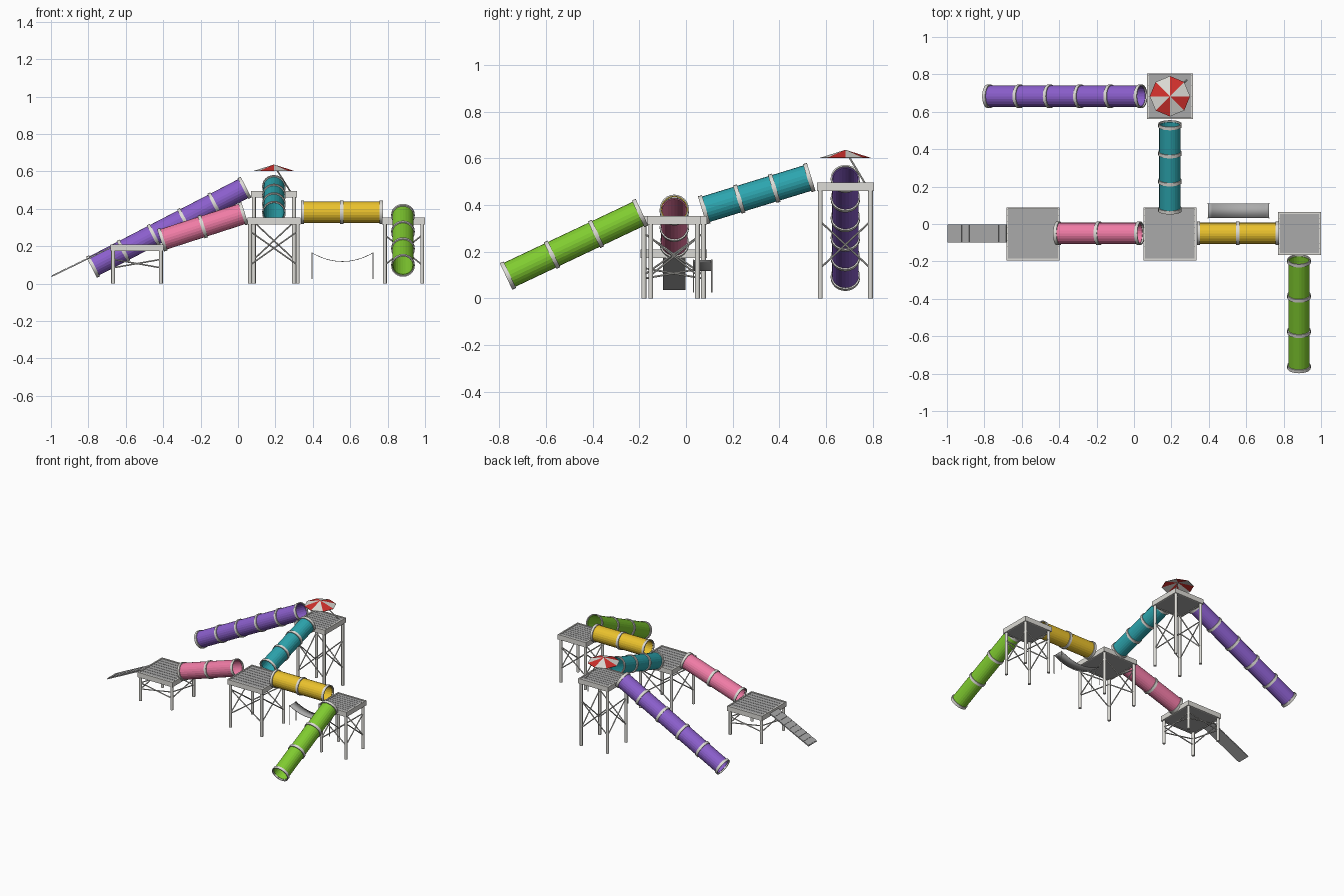
import bpy, bmesh, math
from mathutils import Vector, Matrix

cube = bpy.data.objects.get("Cube")
if cube:
    bpy.data.objects.remove(cube, do_unlink=True)


def material(name, r, g, b):
    m = bpy.data.materials.new(name)
    m.use_nodes = True
    m.diffuse_color = (r, g, b, 1)
    m.node_tree.nodes["Principled BSDF"].inputs["Base Color"].default_value = (r, g, b, 1)
    return m


PURPLE = material("purple", 0.26, 0.115, 0.61)
PINK = material("pink", 0.87, 0.2, 0.38)
TEAL = material("teal", 0.026, 0.38, 0.43)
YELLOW = material("yellow", 0.83, 0.54, 0.026)
GREEN = material("green", 0.22, 0.61, 0.03)
RED = material("red", 0.65, 0.03, 0.026)
WHITE = material("white", 0.72, 0.71, 0.67)
DECK = material("deck grey", 0.4, 0.4, 0.4)


def finish(name, bm, *mats, smooth=False):
    bmesh.ops.recalc_face_normals(bm, faces=bm.faces)
    mesh = bpy.data.meshes.new(name)
    bm.to_mesh(mesh)
    bm.free()
    for m in mats:
        mesh.materials.append(m)
    obj = bpy.data.objects.new(name, mesh)
    bpy.context.collection.objects.link(obj)
    if smooth:
        bpy.ops.object.select_all(action='DESELECT')
        obj.select_set(True)
        bpy.context.view_layer.objects.active = obj
        bpy.ops.object.shade_smooth_by_angle(angle=math.radians(40))
    return obj


def box(bm, center, size, turn=Matrix()):
    bmesh.ops.create_cube(bm, size=1, matrix=Matrix.Translation(center) @ turn
                          @ Matrix.Diagonal((*size, 1)))


def aim(a, b):
    # Frame at a whose local z axis points to b
    return Matrix.Translation(a) @ (b - a).to_track_quat('Z', 'Y').to_matrix().to_4x4()


def rod(bm, a, b, r, sides=8):
    a, b = Vector(a), Vector(b)
    bmesh.ops.create_cone(bm, cap_ends=True, segments=sides, radius1=r, radius2=r,
                          depth=(b - a).length,
                          matrix=aim(a, b) @ Matrix.Translation((0, 0, (b - a).length / 2)))


def sleeve(bm, frame, z0, z1, inner, outer, sides):
    # Hollow cylinder with open ends and a real wall
    loops = []
    for r, z in ((inner, z0), (outer, z0), (outer, z1), (inner, z1)):
        loops.append([bm.verts.new(frame @ Vector((r * math.cos(t), r * math.sin(t), z)))
                      for t in (math.tau * i / sides for i in range(sides))])
    for k in range(4):
        p, q = loops[k], loops[(k + 1) % 4]
        for i in range(sides):
            j = (i + 1) % sides
            bm.faces.new((p[i], p[j], q[j], q[i]))


def tube(name, a, b, rings, mat):
    a, b = Vector(a), Vector(b)
    frame, length = aim(a, b), (b - a).length
    bm = bmesh.new()
    sleeve(bm, frame, 0, length, 0.053, 0.057, 24)
    finish(name + "_tube", bm, mat)
    bm = bmesh.new()
    for i in range(rings):
        z = length * i / (rings - 1)
        sleeve(bm, frame, z - 0.009, z + 0.009, 0.0565, 0.063, 24)
    finish(name + "_rings", bm, WHITE, smooth=True)


def platform(name, x, y, width, top, brace_low, brace_high):
    h = width / 2
    # Rim with a slightly recessed deck
    bm = bmesh.new()
    thick, rim = 0.036, 0.01
    for s in (-1, 1):
        box(bm, (x + s * (h - rim / 2), y, top - thick / 2), (rim, width, thick))
        box(bm, (x, y + s * (h - rim / 2), top - thick / 2), (width - 2 * rim, rim, thick))
    finish(name + "_rim", bm, WHITE)
    bm = bmesh.new()
    inside, planks = width - 2 * rim, 8
    box(bm, (x, y, top - 0.022), (inside, inside, 0.022))
    step = inside / planks
    for i in range(planks):
        box(bm, (x, y - inside / 2 + step * (i + 0.5), top - 0.008),
            (inside, step * 0.92, 0.008))
    finish(name + "_deck", bm, DECK)
    # Round legs
    o = h - 0.015
    corners = [(x - o, y - o), (x + o, y - o), (x + o, y + o), (x - o, y + o)]
    bm = bmesh.new()
    for c in corners:
        rod(bm, (*c, 0), (*c, top - 0.02), 0.0105, 12)
    finish(name + "_legs", bm, WHITE, smooth=True)
    # Crossed braces on every side
    bm = bmesh.new()
    for i in range(4):
        p, q = corners[i], corners[(i + 1) % 4]
        rod(bm, (*p, brace_low), (*q, brace_high), 0.004)
        rod(bm, (*p, brace_high), (*q, brace_low), 0.004)
    finish(name + "_braces", bm, WHITE, smooth=True)


# Platforms
platform("entry_platform", -0.54, -0.053, 0.285, 0.21, 0.085, 0.13)
platform("middle_platform", 0.192, -0.053, 0.285, 0.353, 0.1, 0.28)
platform("right_platform", 0.885, -0.051, 0.23, 0.353, 0.1, 0.26)
platform("tower_platform", 0.192, 0.683, 0.245, 0.496, 0.13, 0.33)

# Tubes and slides
tube("pink", (-0.405, -0.05, 0.235), (0.028, -0.05, 0.375), 3, PINK)
tube("yellow", (0.345, -0.05, 0.382), (0.765, -0.05, 0.382), 3, YELLOW)
tube("teal", (0.192, 0.078, 0.38), (0.192, 0.528, 0.518), 4, TEAL)
tube("purple_slide", (-0.775, 0.683, 0.092), (0.035, 0.683, 0.512), 6, PURPLE)
tube("green_slide", (0.882, -0.763, 0.098), (0.882, -0.197, 0.366), 4, GREEN)

# Access ramp with treads
low, high = Vector((-0.997, -0.05, 0.038)), Vector((-0.68, -0.05, 0.192))
slope = Matrix.Rotation(-math.atan2(high.z - low.z, high.x - low.x), 4, 'Y')
run = (high - low).length
bm = bmesh.new()
box(bm, (low + high) / 2, (run, 0.096, 0.005), slope)
for i in range(8):
    spot = low.lerp(high, (i + 0.5) / 8) + Vector((0, 0, 0.004))
    box(bm, spot, (run / 8 * 0.86, 0.096, 0.004), slope)
finish("entry_ramp", bm, DECK)

# Hammock cloth and posts
x0, x1, y0, y1 = 0.395, 0.722, 0.032, 0.11
bm = bmesh.new()
pairs = []
for i in range(17):
    t = i / 16
    z = 0.163 - 0.046 * (1 - (2 * t - 1) ** 2)
    pairs.append([bm.verts.new((x0 + (x1 - x0) * t, y, z)) for y in (y0, y1)])
for p, q in zip(pairs, pairs[1:]):
    bm.faces.new((p[0], q[0], q[1], p[1]))
cloth = finish("hammock", bm, DECK, smooth=True)
cloth.modifiers.new("thickness", 'SOLIDIFY').thickness = 0.003
bm = bmesh.new()
for x in (x0, x1):
    for y in (y0, y1):
        rod(bm, (x, y, 0.025), (x, y, 0.167), 0.003)
finish("hammock_posts", bm, WHITE, smooth=True)

# Sunshade canopy with alternating panels
hub = Vector((0.192, 0.683, 0.637))
bm = bmesh.new()
tip = bm.verts.new(hub)
edge = [bm.verts.new(hub + Vector((0.108 * math.cos(t), 0.108 * math.sin(t), -0.034)))
        for t in (math.tau * i / 8 for i in range(8))]
for i in range(8):
    f = bm.faces.new((tip, edge[i], edge[(i + 1) % 8]))
    f.material_index = i % 2
canopy = finish("sunshade_canopy", bm, WHITE, RED)
canopy.modifiers.new("thickness", 'SOLIDIFY').thickness = 0.002

# Leaning sunshade pole
bm = bmesh.new()
rod(bm, hub - Vector((0, 0, 0.004)), (0.285, 0.772, 0.485), 0.004)
finish("sunshade_pole", bm, WHITE, smooth=True)
